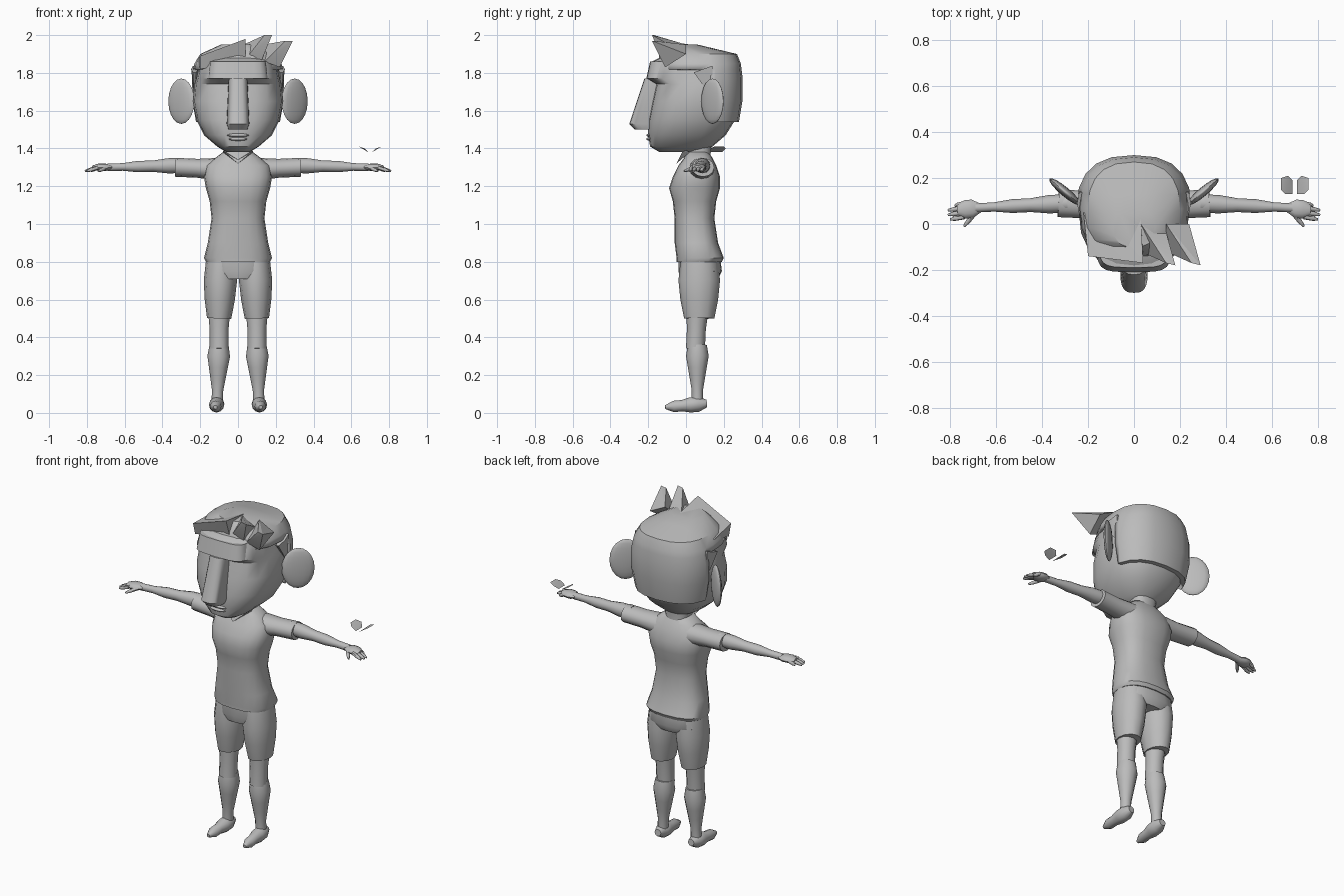
import bpy, bmesh, math
from mathutils import Vector, Matrix

cube = bpy.data.objects.get("Cube")
if cube:
    bpy.data.objects.remove(cube, do_unlink=True)

shade = (.5, .5, .5, 1)
grey = bpy.data.materials.new("plain_grey")
grey.use_nodes = True
grey.diffuse_color = shade
grey.node_tree.nodes["Principled BSDF"].inputs["Base Color"].default_value = shade

SIDE, DEPTH, UP = Vector((1, 0, 0)), Vector((0, 1, 0)), Vector((0, 0, 1))


def finish(name, bm, mirror=False, angle=45):
    """Turn a bmesh into a shaded object, mirrored across the middle if asked."""
    bmesh.ops.recalc_face_normals(bm, faces=bm.faces)
    mesh = bpy.data.meshes.new(name)
    bm.to_mesh(mesh)
    bm.free()
    mesh.materials.append(grey)
    part = bpy.data.objects.new(name, mesh)
    bpy.context.collection.objects.link(part)
    bpy.ops.object.select_all(action='DESELECT')
    part.select_set(True)
    bpy.context.view_layer.objects.active = part
    bpy.ops.object.shade_smooth_by_angle(angle=math.radians(angle))
    if mirror:
        part.modifiers.new("Mirror", 'MIRROR').use_mirror_merge = False
    return part


def oval(centre, across, along, power, count):
    """Rounded ring of points spanned by two half-axis vectors."""
    ring = []
    for step in range(count):
        angle = math.tau * step / count
        c, s = math.cos(angle), math.sin(angle)
        c = math.copysign(abs(c) ** (2 / power), c)
        s = math.copysign(abs(s) ** (2 / power), s)
        ring.append(centre + across * c + along * s)
    return ring


def skin(rings):
    """Bridge a stack of rings and close both ends."""
    bm = bmesh.new()
    rows = [[bm.verts.new(point) for point in ring] for ring in rings]
    for low, high in zip(rows, rows[1:]):
        for i in range(len(low)):
            bm.faces.new((low[i - 1], low[i], high[i], high[i - 1]))
    bm.faces.new(rows[0])
    bm.faces.new(rows[-1])
    return bm


def trunk(base, rows, power=2.5):
    """Upright form from rows of height above base, half width, front, back."""
    return skin([oval(DEPTH * (front + back) / 2 + UP * (base + height),
                      SIDE * half, DEPTH * (back - front) / 2, power, count=20)
                 for height, half, front, back in rows])


def limb(name, start, end, radii, wide=1, count=12):
    """Mirrored limb with evenly spaced radii between two points."""
    start, end = Vector(start), Vector(end)
    way = (end - start).normalized()
    across = way.cross(DEPTH if abs(way.z) > .8 else UP).normalized()
    along = across.cross(way)
    last = len(radii) - 1
    rings = [oval(start.lerp(end, i / last), across * r * wide, along * r, 2, count)
             for i, r in enumerate(radii)]
    return finish(name, skin(rings), mirror=True)


def hull(name, base, points, mirror=False):
    """Faceted solid around a few points, with heights above base."""
    bm = bmesh.new()
    for point in points:
        bm.verts.new(Vector(point) + UP * base)
    bmesh.ops.convex_hull(bm, input=bm.verts)
    return finish(name, bm, mirror, angle=25)


def ellipsoid(name, centre, size, turn=0, mirror=False):
    bm = bmesh.new()
    place = (Matrix.Translation(centre) @ Matrix.Rotation(math.radians(turn), 4, 'Z')
             @ Matrix.Diagonal((*size, 1)))
    bmesh.ops.create_uvsphere(bm, u_segments=16, v_segments=10, radius=1, matrix=place)
    return finish(name, bm, mirror)


# Head with eye recess, heavy brow, nose, lips and ears
finish("head", trunk(1.38, [
    (0, .06, -.14, .09), (.03, .11, -.19, .14), (.09, .18, -.2, .21),
    (.17, .22, -.2, .26), (.27, .24, -.18, .28), (.36, .23, -.16, .28),
    (.39, .22, -.21, .28), (.48, .2, -.18, .26), (.51, .16, -.12, .2)]), angle=35)
finish("brow", trunk(1.77, [(0, .16, -.21, 0), (.09, .15, -.19, 0)], power=4))
finish("nose", trunk(1.5, [(0, .05, -.27, -.1), (.03, .06, -.3, -.1), (.27, .05, -.22, -.1)],
                     power=3), angle=35)
for name, height, half in (("upper_lip", 1.47, .06), ("lower_lip", 1.45, .05)):
    ellipsoid(name, (0, -.19, height), (half, .02, .01))
ellipsoid("ears", (.3, .14, 1.65), (.09, .02, .12), turn=40, mirror=True)

# Hair cap, cut open around the face
hair_front, hair_edge = .13, 1.82
bm = trunk(1.54, [
    (0, .23, -.17, .28), (.12, .25, -.17, .3), (.23, .25, -.17, .3),
    (.31, .23, -.15, .29), (.36, .2, -.14, .27), (.41, .09, -.1, .06)])
for point, normal in ((DEPTH * hair_front, DEPTH), (UP * hair_edge, UP)):
    bmesh.ops.bisect_plane(bm, geom=bm.verts[:] + bm.edges[:] + bm.faces[:],
                           plane_co=point, plane_no=normal)
middles = [(face, face.calc_center_median()) for face in bm.faces]
opening = [face for face, middle in middles
           if middle.z < hair_edge and middle.y < hair_front]
bmesh.ops.delete(bm, geom=opening, context='FACES')
cap = finish("hair_cap", bm, angle=35)
cap.modifiers.new("Thickness", 'SOLIDIFY').thickness = .02

# Swept fringe, upturned spikes and temple points
hull("fringe", 1.8, [(-.2, -.14, .09), (.02, -.14, .16), (.04, -.17, .18), (-.22, .05, .07),
                     (.03, .02, .15), (-.2, -.12, .02), (.04, -.13, .06)])
for name, x, tip, height in (("middle_spike", .03, .18, .2), ("side_spike", .14, .29, .17)):
    hull(name, 1.8, [(x, 0, .15), (x + .1, 0, .1), (x, -.12, .06), (x + .08, -.11, .03),
                     (tip, -.18, height), (tip - .04, -.17, height)])
limb("temple_points", (.23, .09, hair_edge), (.23, .14, 1.68), (.06, .01), wide=.3, count=6)

# Neck, shirt, sleeves and collar
finish("neck", trunk(1.3, [(0, .08, 0, .14), (.07, .07, 0, .13), (.15, .08, 0, .14)]))
finish("shirt", trunk(.8, [
    (0, .17, -.05, .19), (.02, .18, -.05, .2), (.1, .16, -.06, .17), (.23, .14, -.06, .15),
    (.32, .15, -.07, .16), (.39, .17, -.09, .18), (.45, .18, -.07, .18),
    (.51, .17, -.04, .16), (.55, .12, -.01, .14), (.58, .08, 0, .12)]))
limb("sleeves", (.1, .08, 1.29), (.33, .09, 1.3), (.06, .05, .05), wide=1.2)
hull("collar", 1.32, [(.08, 0, .07), (.07, -.02, .06), (0, -.05, 0), (0, -.04, .02),
                      (.08, .02, .06)], mirror=True)

# Shorts
finish("shorts_hips", trunk(.71, [(0, .12, -.03, .17), (.04, .17, -.04, .19),
                                  (.12, .16, -.04, .18)]))
limb("shorts_legs", (.09, .07, .8), (.1, .07, .5), (.1, .11, .1, .08), wide=.8)

# Legs, socks and shoes
limb("knees", (.1, .06, .55), (.1, .05, .34), (.06, .05, .05))
limb("socks", (.1, .06, .36), (.11, .06, .06), (.05, .06, .05, .04, .03, .03))
limb("shoes", (.12, -.11, .03), (.11, .11, .05), (.01, .03, .03, .04, .04, .02))

# Arms, palms, fingers and thumbs
limb("arms", (.29, .09, 1.31), (.69, .07, 1.3), (.04, .04, .03, .03, .02, .02))
limb("palms", (.67, .07, 1.3), (.77, .06, 1.3), (.01, .02, .02, .01), wide=2)
tips = {"little_finger": .78, "ring_finger": .81, "middle_finger": .81, "index_finger": .8}
for i, (name, tip) in enumerate(tips.items()):
    spread = 1.5 - i
    limb(name, (.74, .06 + spread * .02, 1.3), (tip, .05 + spread * .02, 1.28),
         (.01, .01, .01, 0.005), count=8)
limb("thumbs", (.69, .05, 1.3), (.74, -.01, 1.28), (.01, .01, .01, .005), count=8)

# Two loose curved flakes floating above the left hand
for name, side in (("inner_flake", -1), ("outer_flake", 1)):
    hull(name, 1.38, [(.7 + side * reach, y, height) for reach, y, height in (
        (.06, .15, .03), (.06, .2, .03), (.03, .21, .02),
        (.01, .19, 0), (.01, .13, 0), (.04, .13, .02))])
